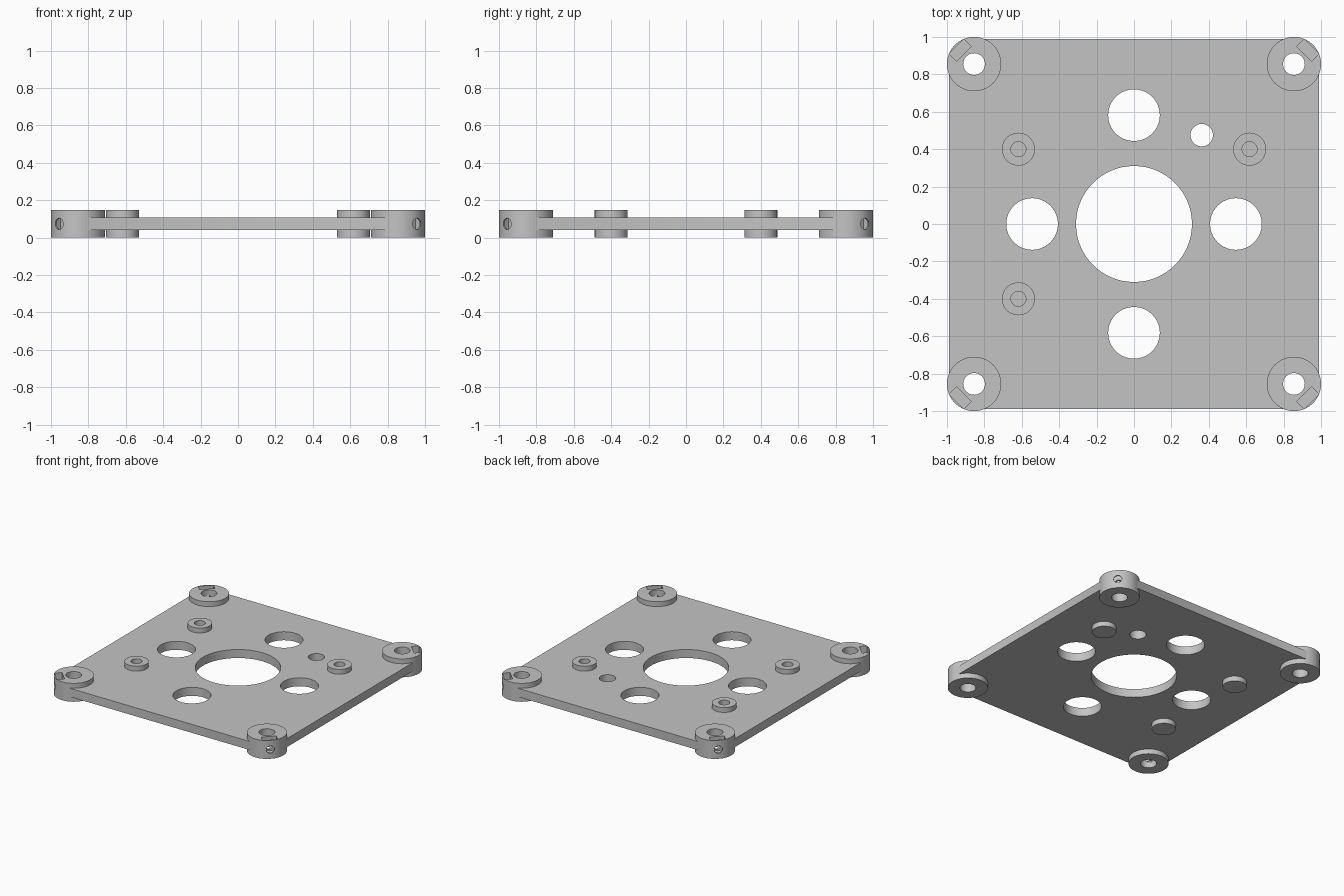
import bpy, bmesh, math
from mathutils import Matrix, Vector

cube = bpy.data.objects.get("Cube")
if cube:
    bpy.data.objects.remove(cube, do_unlink=True)

HEIGHT = 0.147                      # posts and bosses
PLATE_BOTTOM, PLATE_TOP = 0.04, 0.108
POST, POST_R = 0.855, 0.145         # corner post position and radius
EDGE = 0.99                         # plate sides sit just inside the posts

grey = bpy.data.materials.new("plain grey")
grey.use_nodes = True
grey.diffuse_color = (0.55, 0.55, 0.55, 1)
grey.node_tree.nodes["Principled BSDF"].inputs["Base Color"].default_value = (0.55, 0.55, 0.55, 1)


def add(name, bm):
    bmesh.ops.recalc_face_normals(bm, faces=bm.faces)
    mesh = bpy.data.meshes.new(name)
    bm.to_mesh(mesh)
    bm.free()
    mesh.materials.append(grey)
    obj = bpy.data.objects.new(name, mesh)
    bpy.context.scene.collection.objects.link(obj)
    return obj


def cylinder(name, x, y, r, z0, z1, sides=64):
    bm = bmesh.new()
    bmesh.ops.create_cone(bm, cap_ends=True, segments=sides, radius1=r, radius2=r,
                          depth=z1 - z0, matrix=Matrix.Translation((x, y, (z0 + z1) / 2)))
    return add(name, bm)


def hole(x, y, r, z0=-0.1):
    return cylinder("hole_cutter", x, y, r, z0, 0.3)


# Plate with clipped corners that end inside the posts
bm = bmesh.new()
clip = 0.81
outline = []
for k in range(4):
    turn = Matrix.Rotation(k * math.pi / 2, 3, 'Z')
    outline += [turn @ Vector((EDGE, clip, PLATE_BOTTOM)), turn @ Vector((clip, EDGE, PLATE_BOTTOM))]
face = bm.faces.new([bm.verts.new(p) for p in outline])
top = bmesh.ops.extrude_face_region(bm, geom=[face])["geom"]
bmesh.ops.translate(bm, vec=(0, 0, PLATE_TOP - PLATE_BOTTOM),
                    verts=[v for v in top if isinstance(v, bmesh.types.BMVert)])
plate = add("mounting_plate", bm)

solids, cutters = [], []

# Corner posts: bore, radial screw hole and nut pocket
for sx in (-1, 1):
    for sy in (-1, 1):
        x, y = sx * POST, sy * POST
        solids.append(cylinder("corner_post", x, y, POST_R, 0, HEIGHT, 96))
        cutters.append(hole(x, y, 0.058))
        frame = Matrix.Translation((x, y, 0)) @ Matrix.Rotation(math.atan2(sy, sx), 4, 'Z')
        bm = bmesh.new()
        bmesh.ops.create_cube(bm, size=1, matrix=frame @ Matrix.Translation((0.105, 0, 0.135))
                              @ Matrix.Diagonal((0.056, 0.112, 0.2, 1)))
        cutters.append(add("nut_pocket_cutter", bm))
        bm = bmesh.new()
        bmesh.ops.create_cone(bm, cap_ends=True, segments=32, radius1=0.03, radius2=0.03, depth=0.2,
                              matrix=frame @ Matrix.Translation((0.12, 0, HEIGHT / 2))
                              @ Matrix.Rotation(math.pi / 2, 4, 'Y'))
        cutters.append(add("screw_hole_cutter", bm))

# Standoff bosses with blind holes
for x, y in ((-0.618, 0.4), (0.618, 0.4), (-0.618, -0.4)):
    solids.append(cylinder("boss", x, y, 0.088, 0, HEIGHT))
    cutters.append(hole(x, y, 0.04, 0.03))

# Openings in the plate
cutters.append(hole(0, 0, 0.31))
cutters.append(hole(0.362, 0.475, 0.06))
for s in (-1, 1):
    cutters.append(hole(0, s * 0.582, 0.138))
    cutters.append(hole(s * 0.545, 0, 0.138))

# Join the solids, then cut all openings
for parts, operation in ((solids, 'UNION'), (cutters, 'DIFFERENCE')):
    for part in parts:
        part.hide_render = True
        mod = plate.modifiers.new(part.name, 'BOOLEAN')
        mod.operation = operation
        mod.solver = 'EXACT'
        mod.object = part
bpy.context.view_layer.update()
result = bpy.data.meshes.new_from_object(plate.evaluated_get(bpy.context.evaluated_depsgraph_get()))
plate.modifiers.clear()
plate.data = result
for part in solids + cutters:
    bpy.data.objects.remove(part, do_unlink=True)

bpy.ops.object.select_all(action='DESELECT')
plate.select_set(True)
bpy.context.view_layer.objects.active = plate
bpy.ops.object.shade_smooth_by_angle(angle=math.radians(30))
